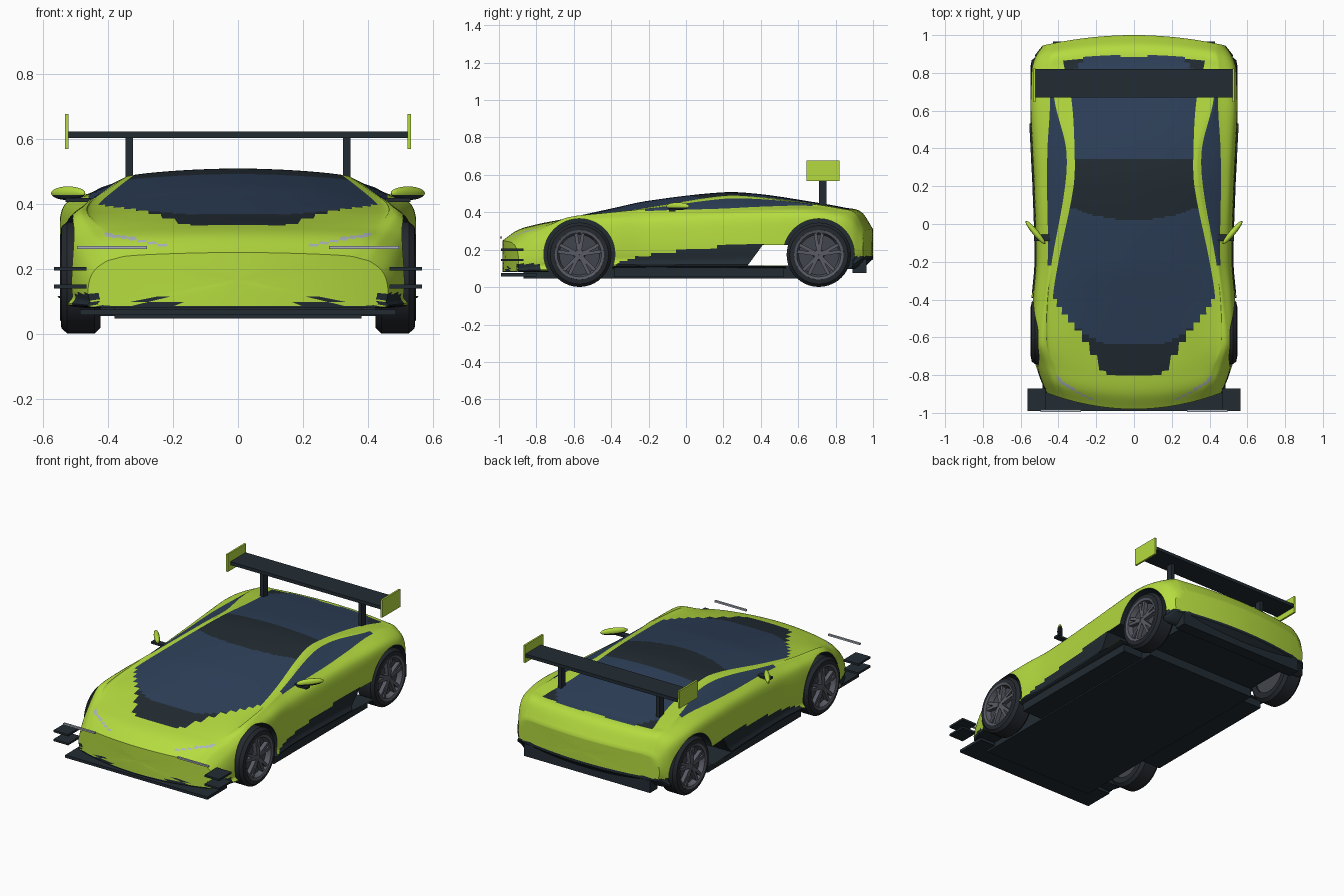
import bpy, bmesh, math
from mathutils import Matrix, Vector

if "Cube" in bpy.data.objects:
    bpy.data.objects.remove(bpy.data.objects["Cube"])


def material(name, *rgb):
    m = bpy.data.materials.new(name)
    m.use_nodes = True
    m.diffuse_color = (*rgb, 1)
    m.node_tree.nodes["Principled BSDF"].inputs["Base Color"].default_value = (*rgb, 1)
    return m


LIME = material("lime paint", 0.46, 0.71, 0.05)
DARK = material("dark trim", 0.016, 0.025, 0.033)
GLASS = material("blue glass", 0.027, 0.051, 0.1)
TYRE = material("tyre rubber", 0.018, 0.022, 0.028)
RIM = material("rim grey", 0.1, 0.105, 0.13)
WELL = material("rim shadow", 0.055, 0.06, 0.075)
LAMP = material("lamp silver", 0.42, 0.46, 0.52)


def finish(name, bm, *mats):
    bmesh.ops.recalc_face_normals(bm, faces=bm.faces)
    mesh = bpy.data.meshes.new(name)
    bm.to_mesh(mesh)
    bm.free()
    for m in mats:
        mesh.materials.append(m)
    ob = bpy.data.objects.new(name, mesh)
    bpy.context.scene.collection.objects.link(ob)
    return ob


def add_box(bm, lo, hi, turn=Matrix()):
    lo, hi = Vector(lo), Vector(hi)
    size = Matrix.Diagonal((*(hi - lo), 1))
    bmesh.ops.create_cube(bm, size=1, matrix=turn @ Matrix.Translation((lo + hi) / 2) @ size)


def box(name, mat, lo, hi):
    bm = bmesh.new()
    add_box(bm, lo, hi)
    return finish(name, bm, mat)


def side_box(name, mat, lo, hi):
    """The same box on both sides of the car."""
    for side, s in (("left", 1), ("right", -1)):
        a, b = sorted((lo[0] * s, hi[0] * s))
        box(f"{side}_{name}", mat, (a, *lo[1:]), (b, *hi[1:]))


def lathe(name, mat, centre, s, profile, steps=40):
    """Closed ring of (offset along x, radius) points spun about the axle."""
    bm = bmesh.new()
    rings = []
    for i in range(steps):
        a = math.tau * i / steps
        rings.append([bm.verts.new(centre + Vector((s * x, r * math.cos(a), r * math.sin(a))))
                      for x, r in profile])
    for i in range(steps):
        p, q = rings[i - 1], rings[i]
        for j in range(len(profile)):
            bm.faces.new((p[j - 1], p[j], q[j], q[j - 1]))
    return finish(name, bm, mat)


# Body shape: each curve gives one measure along the length of the car
STATIONS = (-.98, -.9, -.8, -.65, -.4, -.2, .2, .4, .65, .85, .94, 1)


def curve(*v):
    k, n = STATIONS, len(STATIONS)
    slope = [(v[min(i + 1, n - 1)] - v[max(i - 1, 0)]) / (k[min(i + 1, n - 1)] - k[max(i - 1, 0)])
             for i in range(n)]

    def at(y):
        i = max(j for j in range(n - 1) if j == 0 or k[j] <= y)
        h = k[i + 1] - k[i]
        t = (y - k[i]) / h
        u = 1 - t
        return (v[i] * u * u * (1 + 2 * t) + v[i + 1] * t * t * (3 - 2 * t)
                + h * t * u * (slope[i] * u - slope[i + 1] * t))
    return at


top_z = curve(.25, .305, .335, .365, .42, .462, .507, .497, .46, .425, .40, .31)
glass_x = curve(.33, .36, .39, .43, .43, .40, .32, .315, .33, .37, .38, .38)
glass_z = curve(.24, .295, .325, .36, .395, .425, .487, .48, .45, .42, .395, .305)
rail_x = curve(.38, .41, .43, .465, .46, .435, .365, .36, .42, .43, .42, .41)
rail_z = curve(.23, .285, .32, .37, .40, .42, .472, .47, .447, .42, .395, .30)
belt_x = curve(.41, .44, .465, .495, .48, .457, .46, .458, .445, .46, .45, .44)
belt_z = curve(.22, .27, .31, .365, .39, .407, .42, .43, .435, .415, .385, .295)
width = curve(.46, .49, .515, .545, .535, .52, .53, .54, .55, .545, .52, .48)
shoulder_z = curve(.19, .23, .27, .32, .35, .355, .375, .385, .395, .37, .34, .27)
bottom_z = curve(.08, .08, .08, .08, .1, .1, .1, .1, .1, .1, .1, .15)
SUB = 6


def section(y):
    """Half cross-section from the roof centre to the floor centre."""
    w, b, zs, zt, zg, xg = (f(y) for f in (width, bottom_z, shoulder_z, top_z, glass_z, glass_x))
    p = [(0, zt), (xg * .55, zt - .3 * (zt - zg)), (xg, zg), (rail_x(y), rail_z(y)),
         (belt_x(y), belt_z(y)), (w - .015, zs), (w, b + .6 * (zs - b)),
         (w - .005, b + .2 * (zs - b)), (w - .04, b), (0, b)]
    p = [Vector(q) for q in p]
    ext = [Vector((-p[1].x, p[1].y))] + p + [p[-1]]
    out = []
    for i in range(len(p) - 1):
        a, c, d, e = ext[i:i + 4]
        for k in range(SUB):
            t = k / SUB
            if i == len(p) - 2:
                out.append(c.lerp(d, t))
            else:
                out.append(.5 * (2 * c + (d - a) * t + (2 * a - 5 * c + 4 * d - e) * t * t
                                 + (3 * c - a - 3 * d + e) * t ** 3))
    return out + [p[-1]]


def paint(c, n, seg):
    """0 lime, 1 dark, 2 glass, 3 lamp."""
    x, y, z = abs(c.x), c.y, c.z
    if n.z < -.6 and z < .2:
        return 1
    if seg < 2 and -.8 < y < .89:
        windshield = -.64 + .26 * (x / .43) ** 3
        if windshield < y:
            if .02 + .6 * x * x < y < .34:
                return 1
            if y < .89 - 1.2 * max(0, x - .25):
                return 2
            return 1 if y < .87 else 0
        if x < .15 + (y + .8) * .6:
            return 1
    if seg == 3 and -.22 < y < .68:
        return 2
    if y < -.78:
        if z < .085 + max(0, .04 - abs(x - .26) * .6) or (x > .44 and z < .125):
            return 1
        if .22 < x < .41 and abs(z - .272 - (x - .22) * .18) < .005:
            return 3
    if y > .85 and z < .165:
        return 1
    if seg > 4 and -.38 < y < .42 and z < .11 + .12 * ((y + .38) / .7) ** .5:
        return 1
    return 0


# Body shell, with nose and tail closed by shrinking rings
bm = bmesh.new()
N = 190
rows = [(STATIONS[0], s) for s in (.02, .2, .4, .6, .8, .93)]
rows += [(-.98 + 1.98 * i / N, 1) for i in range(N + 1)]
rows += [(1, s) for s in (.93, .8, .6, .4, .2, .02)]
rings = []
for y, s in rows:
    half = section(y)
    mid = (half[0].y + half[-1].y) / 2
    bend = .085 * max(0, (-.6 - y) / .38) - .05 * max(0, (y - .7) / .3)
    ring = [(p.x * s, mid + (p.y - mid) * s) for p in half]
    ring += [(-x, z) for x, z in ring[-2:0:-1]]
    rings.append([bm.verts.new((x, y + bend * (x / .46) ** 2, z)) for x, z in ring])
count = len(rings[0])
strips = {}
for p, q in zip(rings, rings[1:]):
    for j in range(count):
        k = (j + 1) % count
        strips[bm.faces.new((p[j], p[k], q[k], q[j]))] = min(j, count - 1 - j) // SUB
bm.faces.new(rings[0])
bm.faces.new(rings[-1])
bmesh.ops.recalc_face_normals(bm, faces=bm.faces)
for f, seg in strips.items():
    f.material_index = paint(f.calc_center_median(), f.normal, seg)
body = finish("body", bm, LIME, DARK, GLASS, LAMP)

# Wheel arches and the side air openings are cut out of the shell
cutters = []
AXLES = (("front", -.57), ("rear", .71))
for s in (1, -1):
    for _, y in AXLES:
        bm = bmesh.new()
        bmesh.ops.create_cone(bm, cap_ends=True, segments=48, radius1=.19, radius2=.19, depth=.34,
                              matrix=Matrix.Translation((s * .55, y, .176)) @ Matrix.Rotation(math.pi / 2, 4, "Y"))
        cutters.append(finish("arch_cutter", bm, DARK))
bm = bmesh.new()
face = bm.faces.new([bm.verts.new((-.7, y, z)) for y, z in
                     ((.33, .116), (.41, .225), (.56, .225), (.56, .116))])
out = bmesh.ops.extrude_face_region(bm, geom=[face])["geom"]
bmesh.ops.translate(bm, vec=(1.4, 0, 0), verts=[v for v in out if isinstance(v, bmesh.types.BMVert)])
cutters.append(finish("opening_cutter", bm, DARK))
bpy.context.view_layer.objects.active = body
for c in cutters:
    c.hide_render = True
    mod = body.modifiers.new("cut", "BOOLEAN")
    mod.operation, mod.solver, mod.object = "DIFFERENCE", "EXACT", c
    mod.material_mode = "TRANSFER"
    bpy.ops.object.modifier_apply(modifier=mod.name)
for c in cutters:
    bpy.data.objects.remove(c)

# Wheels
for side, s in (("left", 1), ("right", -1)):
    for end, y in AXLES:
        c = Vector((s * .483, y, .173))
        name = f"{end}_{side}"
        lathe(name + "_tyre", TYRE, c, s, [(-.06, .12), (-.06, .155), (-.042, .172), (.042, .172),
                                           (.06, .156), (.062, .132), (.045, .12)])
        lathe(name + "_rim", RIM, c, s, [(.02, .115), (.05, .133), (.064, .132), (.06, .118), (.03, .108)])
        lathe(name + "_rim_back", WELL, c, s, [(-.05, .001), (-.05, .122), (.03, .122), (.03, .001)])
        lathe(name + "_hub", RIM, c, s, [(.03, .001), (.03, .03), (.05, .026), (.052, .001)], 20)
        bm = bmesh.new()
        for i in range(5):
            for lean in (-.16, .16):
                turn = Matrix.Translation(c) @ Matrix.Rotation(math.tau * i / 5 + lean, 4, "X")
                add_box(bm, (s * .043 - .012, -.009, .015), (s * .043 + .012, .009, .122), turn)
        finish(name + "_spokes", bm, RIM)

# Floor, sills and front aero
box("floor", DARK, (-.38, -.87, .047), (.38, .6, .1))
side_box("sill", DARK, (.36, -.385, .055), (.515, .525, .112))
box("splitter", DARK, (-.485, -.99, .058), (.485, -.8, .075))
for level, z in (("upper", .2), ("lower", .145)):
    side_box(level + "_canard", DARK, (.465, -.99, z - .006), (.565, -.87, z + .006))
side_box("light_bar", LAMP, (.28, -.995, .26), (.495, -.983, .27))
box("diffuser", DARK, (-.43, .89, .075), (.43, .965, .15))

# Rear wing
box("wing", DARK, (-.522, .67, .602), (.522, .82, .622))
side_box("wing_plate", LIME, (.521, .645, .568), (.532, .822, .676))
side_box("wing_strut", DARK, (.323, .71, .43), (.346, .752, .605))

# Door mirrors: lime cap, dark underside
for side, s in (("left", 1), ("right", -1)):
    bm = bmesh.new()
    turn = Matrix.Translation((s * .522, -.045, .432)) @ Matrix.Rotation(s * math.radians(50), 4, "Z")
    bmesh.ops.create_uvsphere(bm, u_segments=20, v_segments=12, radius=1,
                              matrix=turn @ Matrix.Diagonal((.08, .016, .021, 1)))
    for f in bm.faces:
        f.material_index = int(f.calc_center_median().z < .427)
    finish(side + "_mirror", bm, LIME, DARK)
side_box("mirror_stalk", DARK, (.445, -.09, .405), (.53, -.055, .418))

bpy.ops.object.select_all(action="DESELECT")
for ob in bpy.context.scene.objects:
    if ob.type == "MESH":
        ob.select_set(True)
bpy.ops.object.shade_smooth_by_angle(angle=math.radians(35))
